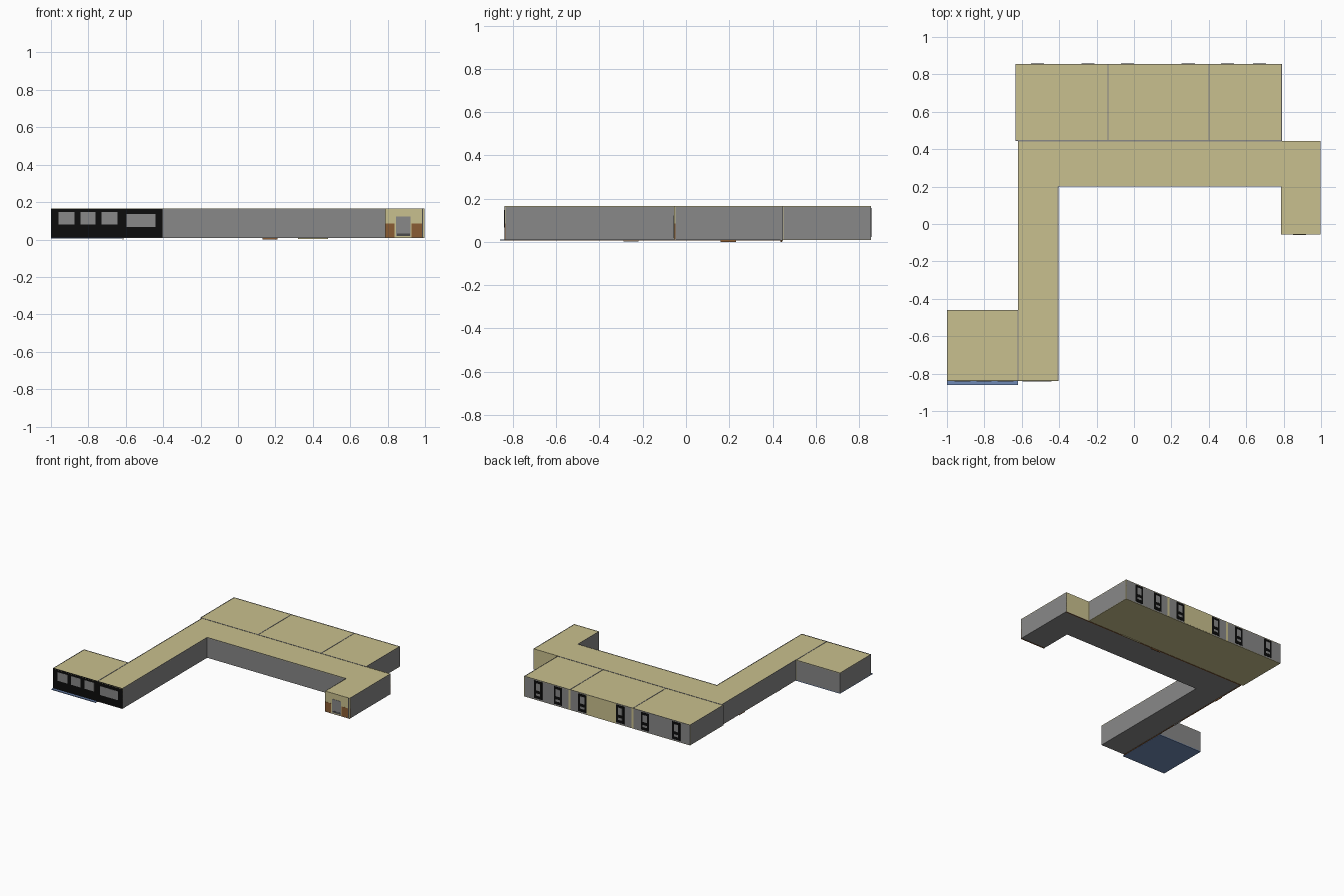
import bpy, bmesh
from mathutils import Vector

if "Cube" in bpy.data.objects:
    bpy.data.objects.remove(bpy.data.objects["Cube"])


def srgb(r, g, b):
    f = lambda c: c / 12.92 if c <= 0.04045 else ((c + 0.055) / 1.055) ** 2.4
    return (f(r / 255), f(g / 255), f(b / 255), 1)


def material(name, *rgb):
    m = bpy.data.materials.new(name)
    m.diffuse_color = srgb(*rgb)
    m.use_nodes = True
    m.node_tree.nodes["Principled BSDF"].inputs["Base Color"].default_value = m.diffuse_color
    return m


GRAY = material("wall_gray", 136, 136, 136)
TAN = material("plaster_tan", 201, 192, 142)
BROWN = material("wainscot_brown", 138, 92, 52)
BLACK = material("frame_black", 12, 12, 12)
BLUE = material("carpet_blue", 112, 138, 182)
DARK = material("trim_dark_gray", 75, 75, 75)

Z0, Z1, ROOF, T = 0.012, 0.167, 0.165, 0.003


def mesh_object(name, bm, mat):
    bmesh.ops.recalc_face_normals(bm, faces=bm.faces)
    me = bpy.data.meshes.new(name)
    bm.to_mesh(me)
    bm.free()
    me.materials.append(mat)
    ob = bpy.data.objects.new(name, me)
    bpy.context.collection.objects.link(ob)
    return ob


def prism(name, outline, z0, z1, mat):
    """Flat outline raised from z0 to z1."""
    bm = bmesh.new()
    face = bm.faces.new([bm.verts.new((x, y, z0)) for x, y in outline])
    ext = bmesh.ops.extrude_face_region(bm, geom=[face], use_keep_orig=True)
    for v in ext["geom"]:
        if isinstance(v, bmesh.types.BMVert):
            v.co.z = z1
    return mesh_object(name, bm, mat)


def box(name, x0, x1, y0, y1, z0, z1, mat):
    return prism(name, [(x0, y0), (x1, y0), (x1, y1), (x0, y1)], z0, z1, mat)


def wall_layer(name, p, q, near, far, z0, z1, mat):
    """Slab along edge p-q, between two distances inside the edge."""
    p, q = Vector(p), Vector(q)
    d = (q - p).normalized()
    n = Vector((-d.y, d.x))
    prism(name, [p + n * near, q + n * near, q + n * far, p + n * far], z0, z1, mat)


def room(name, outline, floor_mat, outer={}, wainscot=False):
    """Floor, roof and lined walls around a counter-clockwise outline."""
    prism(name + "_floor", outline, 0.009, Z0, floor_mat)
    prism(name + "_roof", outline, ROOF - T, ROOF, TAN)
    for i, p in enumerate(outline):
        q = outline[(i + 1) % len(outline)]
        wall_layer(f"{name}_wall_{i}", p, q, 0, T, Z0, Z1, outer.get(i, GRAY))
        split = 0.085 if wainscot else Z0
        wall_layer(f"{name}_lining_{i}", p, q, T, 2 * T, split, ROOF - T, TAN)
        if wainscot:
            wall_layer(f"{name}_wainscot_{i}", p, q, T, 2 * T, Z0, split, BROWN)


def rect(x0, x1, y0, y1):
    return [(x0, y0), (x1, y0), (x1, y1), (x0, y1)]


# Corridor with its entrance wing
corridor = [(-0.62, -0.84), (-0.405, -0.84), (-0.405, 0.2), (0.785, 0.2),
            (0.785, -0.055), (0.998, -0.055), (0.998, 0.445), (0.79, 0.445),
            (-0.62, 0.445)]
room("corridor", corridor, GRAY, {0: BLACK, 4: TAN, 6: TAN}, True)

# Three classrooms along the back
BACK = 0.855
splits = [-0.633, -0.14, 0.40, 0.79]
for i in range(3):
    room(f"classroom_{i}", rect(splits[i], splits[i + 1], 0.445, BACK), TAN)

# Front room with its carpet running past the front wall
room("front_room", rect(-1, -0.62, -0.84, -0.46), BLUE, {0: BLACK})
box("carpet", -1, -0.62, -0.86, -0.46, 0.006, 0.009, BLUE)
box("carpet_front_edge", -1, -0.62, -0.86, -0.84, 0.009, Z0, BLUE)

# Front windows: three small, one wide
for i, (x0, x1, z0, z1) in enumerate([(-0.96, -0.875, 0.08, 0.147),
                                      (-0.842, -0.762, 0.08, 0.147),
                                      (-0.73, -0.645, 0.08, 0.147),
                                      (-0.597, -0.44, 0.067, 0.136)]):
    box(f"front_window_{i}", x0, x1, -0.8415, -0.839, z0, z1, GRAY)

# Back windows: black frames with gray panes
for i, x in enumerate([0.67, 0.50, 0.29, -0.035, -0.247, -0.515]):
    box(f"back_window_frame_{i}", x - 0.035, x + 0.035, BACK - 0.002, BACK + 0.002,
        0.022, 0.158, BLACK)
    for j, (z0, z1) in enumerate([(0.085, 0.14), (0.045, 0.062)]):
        box(f"back_window_pane_{i}_{j}", x - 0.018, x + 0.018, BACK, BACK + 0.003,
            z0, z1, GRAY)

# Tan panel and edge strips on the middle classroom's back wall
box("back_panel", 0.0, 0.255, BACK - 0.001, BACK + 0.001, Z0, Z1, TAN)
for i, x in enumerate([-0.14, 0.40]):
    box(f"back_strip_{i}", x - 0.008, x + 0.008, BACK - 0.001, BACK + 0.001, Z0, Z1, TAN)

# Entrance: brown wainscot either side of a gray door
F = -0.055
for side, x0, x1 in [("left", 0.788, 0.838), ("right", 0.928, 0.985)]:
    box(f"entrance_wainscot_{side}", x0, x1, F - 0.001, F + 0.001, Z0, 0.085, BROWN)
box("entrance_door", 0.846, 0.923, F - 0.002, F + 0.001, 0.018, 0.122, GRAY)
box("entrance_sill", 0.85, 0.919, F - 0.003, F, 0.02, 0.032, DARK)
box("entrance_corner", 0.985, 0.99, F - 0.001, F, Z0, Z1, DARK)

# Brown skirting edges under the corridor, and low threshold pieces
box("skirting_left", -0.62, -0.612, -0.84, 0.445, 0.007, 0.009, BROWN)
box("skirting_back", -0.62, 0.998, 0.437, 0.445, 0.007, 0.009, BROWN)
box("skirting_entrance", 0.785, 0.998, F, F + 0.008, 0.007, 0.009, BROWN)
box("threshold_brown", 0.13, 0.21, 0.437, 0.443, 0, 0.009, BROWN)
box("threshold_tan", 0.32, 0.48, 0.445, 0.449, 0.003, 0.009, TAN)
box("threshold_side", -0.618, -0.612, 0.16, 0.23, 0, 0.009, BROWN)
box("threshold_gray", -0.618, -0.612, -0.29, -0.22, 0.003, 0.009, GRAY)
